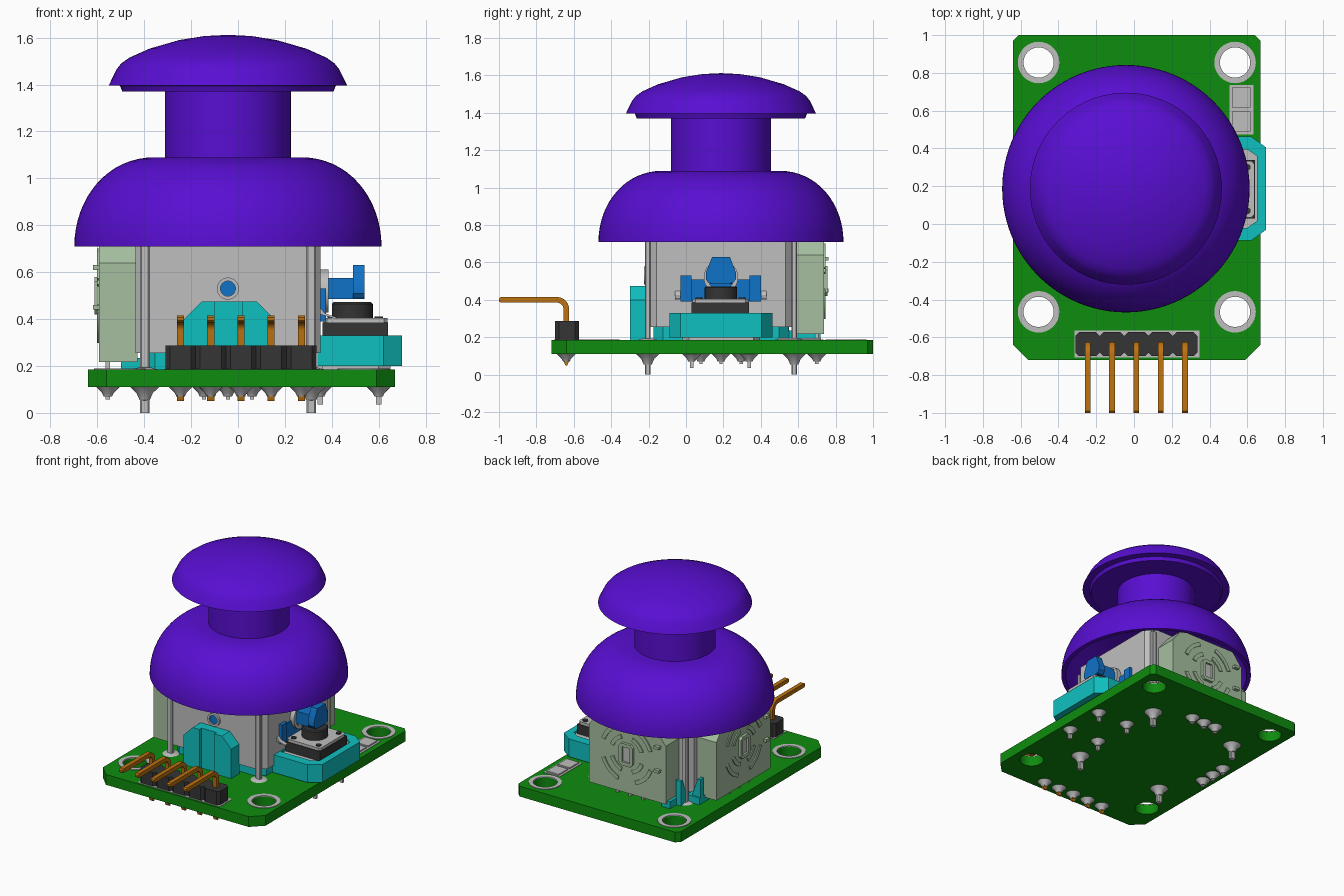
import bpy, bmesh, math
from mathutils import Matrix, Vector

if "Cube" in bpy.data.objects:
    bpy.data.objects.remove(bpy.data.objects["Cube"], do_unlink=True)


def material(name, rgb):
    m = bpy.data.materials.new(name)
    m.use_nodes = True
    m.diffuse_color = (*rgb, 1)
    m.node_tree.nodes["Principled BSDF"].inputs["Base Color"].default_value = (*rgb, 1)
    return m


PURPLE = material("purple plastic", (0.098, 0.0044, 0.645))
GREEN = material("green board", (0.0044, 0.262, 0.0044))
GRAY = material("light gray metal", (0.52, 0.52, 0.52))
SAGE = material("pale green plastic", (0.38, 0.52, 0.35))
CYAN = material("cyan plastic", (0.005, 0.53, 0.53))
BLUE = material("blue plastic", (0.005, 0.17, 0.58))
BLACK = material("black plastic", (0.035, 0.035, 0.035))
GOLD = material("gold pin", (0.51, 0.17, 0.005))

# Maps profile axes to world axes: z = (x, y), y = (x, z), x = (y, z)
AXES = {
    "z": Matrix.Identity(4),
    "y": Matrix(((1, 0, 0, 0), (0, 0, -1, 0), (0, 1, 0, 0), (0, 0, 0, 1))),
    "x": Matrix(((0, 0, 1, 0), (1, 0, 0, 0), (0, 1, 0, 0), (0, 0, 0, 1))),
}


def add(name, mesh, mat, smooth=True):
    mesh.materials.clear()
    mesh.materials.append(mat)
    if smooth:
        mesh.polygons.foreach_set("use_smooth", [True] * len(mesh.polygons))
        mesh.set_sharp_from_angle(angle=math.radians(30))
    ob = bpy.data.objects.new(name, mesh)
    bpy.context.collection.objects.link(ob)
    return ob


def extrude(name, outlines, axis, lo, hi, mat):
    """Extrude closed outlines (inner ones become holes) from lo to hi along an axis."""
    cu = bpy.data.curves.new(name, "CURVE")
    cu.dimensions, cu.fill_mode, cu.extrude = "2D", "BOTH", (hi - lo) / 2
    for pts in outlines:
        s = cu.splines.new("POLY")
        s.points.add(len(pts) - 1)
        for p, (u, v) in zip(s.points, pts):
            p.co = (u, v, 0, 1)
        s.use_cyclic_u = True
    tmp = bpy.data.objects.new(name, cu)
    bpy.context.collection.objects.link(tmp)
    bpy.context.view_layer.update()
    mesh = bpy.data.meshes.new_from_object(tmp.evaluated_get(bpy.context.evaluated_depsgraph_get()))
    bpy.data.objects.remove(tmp)
    bpy.data.curves.remove(cu)
    mid = (lo + hi) / 2 * (-1 if axis == "y" else 1)
    mesh.transform(AXES[axis] @ Matrix.Translation((0, 0, mid)))
    bm = bmesh.new()
    bm.from_mesh(mesh)
    bmesh.ops.remove_doubles(bm, verts=bm.verts, dist=1e-5)
    bmesh.ops.recalc_face_normals(bm, faces=bm.faces)
    bm.to_mesh(mesh)
    bm.free()
    return add(name, mesh, mat)


def arc(cx, cy, r, a0=0, a1=360, n=32):
    full = a1 - a0 == 360
    steps = n if full else n + 1
    ang = [math.radians(a0 + (a1 - a0) * i / n) for i in range(steps)]
    return [(cx + r * math.cos(a), cy + r * math.sin(a)) for a in ang]


def rect(x0, x1, y0, y1, c=0.0):
    """Rectangle with corners cut by c."""
    if not c:
        return [(x0, y0), (x1, y0), (x1, y1), (x0, y1)]
    return [(x0 + c, y0), (x1 - c, y0), (x1, y0 + c), (x1, y1 - c),
            (x1 - c, y1), (x0 + c, y1), (x0, y1 - c), (x0, y0 + c)]


def box(name, x0, x1, y0, y1, z0, z1, mat, c=0.0):
    return extrude(name, [rect(x0, x1, y0, y1, c)], "z", z0, z1, mat)


def lathe(name, profile, x, y, mat, steps=32):
    bm = bmesh.new()
    vs = [bm.verts.new((x + r, y, z)) for r, z in profile]
    es = [bm.edges.new(p) for p in zip(vs, vs[1:])]
    bmesh.ops.spin(bm, geom=vs + es, cent=(x, y, 0), axis=(0, 0, 1),
                   angle=math.tau, steps=steps, use_merge=True)
    bmesh.ops.remove_doubles(bm, verts=bm.verts, dist=1e-5)
    bmesh.ops.recalc_face_normals(bm, faces=bm.faces)
    mesh = bpy.data.meshes.new(name)
    bm.to_mesh(mesh)
    bm.free()
    return add(name, mesh, mat)


CX, CY = -0.043, 0.187          # stick axis
TOP, BOT = 0.185, 0.11          # board faces

# Circuit board with mounting holes and pad rings
outline = [(-0.56, -0.72), (0.59, -0.72), (0.67, -0.64), (0.67, 0.97), (0.64, 1.0),
           (-0.61, 1.0), (-0.64, 0.97), (-0.64, -0.64)]
holes = [(x, y) for x in (-0.505, 0.535) for y in (-0.465, 0.855)]
extrude("circuit_board", [outline] + [arc(x, y, 0.082) for x, y in holes], "z", BOT, TOP, GREEN)
for x, y in holes:
    extrude("mounting_ring", [arc(x, y, 0.11), arc(x, y, 0.08)], "z", TOP - 0.002, TOP + 0.004, GRAY)

# Thumb cap: mushroom top, stem and hollow dome
cap = [(0, 1.612), (0.1, 1.607), (0.207, 1.59), (0.335, 1.553), (0.42, 1.515), (0.455, 1.49),
       (0.475, 1.465), (0.508, 1.397), (0.46, 1.395), (0.45, 1.37), (0.268, 1.37), (0.268, 1.09)]
cap += [(0.29, 1.09)] + [(0.31 + 0.345 * math.sin(t) ** 0.95, 0.71 + 0.38 * math.cos(t))
                         for t in (math.pi / 2 * i / 16 for i in range(17))]
cap += [(0.625, 0.71), (0.615, 0.79), (0.57, 0.9), (0.49, 0.99), (0.39, 1.04), (0.28, 1.05), (0, 1.05)]
lathe("thumb_cap", cap, CX, CY, PURPLE, 96)

# Metal housing, raised corner frame and base
H = 0.395
box("housing", CX - H, CX + H, CY - H, CY + H, 0.255, 0.78, GRAY, 0.05)
box("housing_base", CX - 0.36, CX + 0.36, CY - 0.36, CY + 0.36, TOP, 0.255, CYAN, 0.05)
for sx in (-1, 1):
    for sy in (-1, 1):
        x, y = CX + sx * 0.355, CY + sy * 0.392
        box("housing_leg", x - 0.02, x + 0.02, y - 0.015, y + 0.015, 0.0, 0.75, GRAY, 0.006)
        lathe("leg_pad", [(0, TOP + 0.01), (0.03, TOP + 0.008), (0.055, TOP)], x, y, GRAY)
        lathe("leg_solder", [(0, 0.05), (0.022, 0.055), (0.035, 0.085), (0.062, BOT)], x, y, GRAY)

# Front pivot
extrude("pivot_ring", [arc(CX, 0.53, 0.047), arc(CX, 0.53, 0.032)], "y", -0.225, -0.208, GRAY)
extrude("pivot_pin", [arc(CX, 0.53, 0.032)], "y", -0.217, -0.2, BLUE)

# Two rotary sensors, on the left-hand and rear walls
for axis, c, face, s in (("x", CY, CX - H, -1), ("y", CX, CY + H, 1)):
    def slab(name, outlines, d0, d1, mat):
        a, b = sorted((face + s * d0, face + s * d1))
        extrude(name, outlines, axis, a, b, mat)
    W, zc = 0.31, 0.5
    body = [(c - W, 0.217), (c + W, 0.217), (c + W, 0.64), (c + W - 0.08, 0.74),
            (c - W + 0.08, 0.74), (c - W, 0.64)]
    slab("sensor_body", [body], -0.01, 0.155, SAGE)
    for r in (0.14, 0.215):
        for a in (20, 110, 200, 290):
            slab("sensor_arc", [arc(c, zc, r, a, a + 50, 10) + arc(c, zc, r - 0.028, a + 50, a, 10)],
                 0.15, 0.163, SAGE)
    slab("sensor_slot_rim", [rect(c - 0.055, c + 0.055, zc - 0.08, zc + 0.08, 0.02),
                             rect(c - 0.03, c + 0.03, zc - 0.055, zc + 0.055)], 0.15, 0.175, SAGE)
    slab("sensor_slot_key", [rect(c - 0.03, c + 0.03, zc - 0.055, zc + 0.055)], 0.15, 0.16, GRAY)
    for z in (0.45, 0.62):
        slab("sensor_peg", [rect(c - 0.27, c - 0.23, z - 0.01, z + 0.01)], 0.15, 0.18, SAGE)

# Clips by the rear corner of the base
extrude("corner_clip_side", [[(-0.5, TOP), (-0.43, TOP), (-0.43, 0.23), (-0.48, 0.365), (-0.5, 0.365)]],
        "y", 0.51, 0.55, CYAN)
extrude("corner_clip_rear", [[(0.575, TOP), (0.645, TOP), (0.645, 0.365), (0.625, 0.365), (0.575, 0.23)]],
        "x", -0.41, -0.37, CYAN)
box("clip_foot_side", -0.5, -0.4, 0.44, 0.56, TOP, 0.235, CYAN)
box("clip_foot_rear", -0.375, -0.305, 0.55, 0.72, TOP, 0.235, CYAN)

# Front stop block: two lobes joined by a recessed middle
extrude("stop_left_lobe", [[(-0.23, TOP), (-0.1, TOP), (-0.1, 0.475), (-0.155, 0.475), (-0.23, 0.4)]],
        "y", -0.3, -0.205, CYAN)
extrude("stop_right_lobe", [[(0.02, TOP), (0.155, TOP), (0.155, 0.4), (0.08, 0.475), (0.02, 0.475)]],
        "y", -0.3, -0.205, CYAN)
box("stop_middle", -0.1, 0.02, -0.275, -0.205, TOP, 0.475, CYAN)

# Push switch in its open-topped holder
holder = [(0.34, -0.088), (0.62, -0.088), (0.70, -0.03), (0.70, 0.405), (0.62, 0.463), (0.34, 0.463)]
inner = [(0.36, -0.02), (0.6, -0.02), (0.65, 0.015), (0.65, 0.36), (0.6, 0.395), (0.36, 0.395)]
extrude("switch_holder", [holder, inner], "z", 0.2, 0.33, CYAN)
extrude("switch_floor", [inner], "z", TOP, 0.315, GRAY)
box("switch_body", 0.36, 0.64, 0.03, 0.338, 0.3, 0.385, BLACK)
box("switch_plate", 0.365, 0.637, 0.035, 0.333, 0.385, 0.405, GRAY, 0.015)
lathe("switch_button", [(0, 0.472), (0.08, 0.472), (0.087, 0.465), (0.087, 0.4)], 0.488, CY, BLACK)
for x in (0.4, 0.6):
    for y in (0.07, 0.3):
        lathe("switch_rivet", [(0, 0.412), (0.018, 0.412), (0.018, 0.4)], x, y, BLACK, 12)

# Rocker lever pressing the switch
extrude("lever_ring", [arc(CY, 0.52, 0.092), arc(CY, 0.52, 0.07)], "x", 0.345, 0.385, GRAY)
box("lever_bar", 0.34, 0.54, 0.125, 0.245, 0.485, 0.575, BLUE, 0.01)
extrude("lever_tab", [[(0.12, 0.49), (0.25, 0.49), (0.267, 0.51), (0.267, 0.545), (0.235, 0.63),
                       (0.14, 0.63), (0.106, 0.545), (0.106, 0.51)]], "x", 0.49, 0.54, BLUE)
box("lever_bridge", 0.345, 0.362, 0.0, 0.37, 0.39, 0.51, BLUE)
for y in (-0.03, 0.34):
    box("lever_bracket", 0.345, 0.375, y, y + 0.06, 0.39, 0.53, BLUE)
for y in (-0.06, 0.4):
    extrude("spring_wing", [[(0.35, 0.45), (0.35, 0.42), (0.42, 0.4), (0.42, 0.408), (0.37, 0.425)]],
            "y", y, y + 0.03, GRAY)

# Pin header with bent pins
pins = [-0.245 + 0.1288 * i for i in range(5)]
box("header_mark", -0.315, 0.347, -0.707, -0.563, TOP - 0.002, TOP + 0.003, GRAY)
bend = (arc(-0.69, 0.35, 0.065, 90, 0, 8) + [(-0.625, 0.075), (-0.635, 0.05), (-0.645, 0.05), (-0.655, 0.075)]
        + arc(-0.69, 0.35, 0.035, 0, 90, 8) + [(-0.99, 0.385), (-1.0, 0.393), (-1.0, 0.407), (-0.99, 0.415)])
for x in pins:
    box("header_segment", x - 0.065, x + 0.065, -0.70, -0.573, TOP, 0.287, BLACK, 0.02)
    extrude("header_pin", [bend], "x", x - 0.015, x + 0.015, GOLD)

# Solder joints and component leads under the board
joints = [(x, -0.64) for x in pins]
leads = [(x, 0.70) for x in (-0.145, CX, 0.06)] + [(-0.555, y) for y in (0.08, CY, 0.295)]
switch_leads = [(x, y) for x in (0.35, 0.6) for y in (0.03, 0.338)]
for x, y in joints + leads + switch_leads:
    lathe("solder_joint", [(0, 0.068), (0.018, 0.07), (0.025, 0.085), (0.05, BOT)], x, y, GRAY, 20)
for x, y in leads:
    box("sensor_lead", x - 0.009, x + 0.009, y - 0.009, y + 0.009, 0.058, 0.23, GRAY)
for x, y in switch_leads:
    box("switch_lead", x - 0.012, x + 0.012, y - 0.009, y + 0.009, 0.035, 0.25, GRAY)

# Small chip parts on the board
for y in (0.49, 0.617):
    box("chip_part", 0.52, 0.617, y, y + 0.105, TOP, TOP + 0.012, GRAY)
box("chip_outline", 0.505, 0.632, 0.475, 0.735, TOP - 0.002, TOP + 0.003, GRAY)
